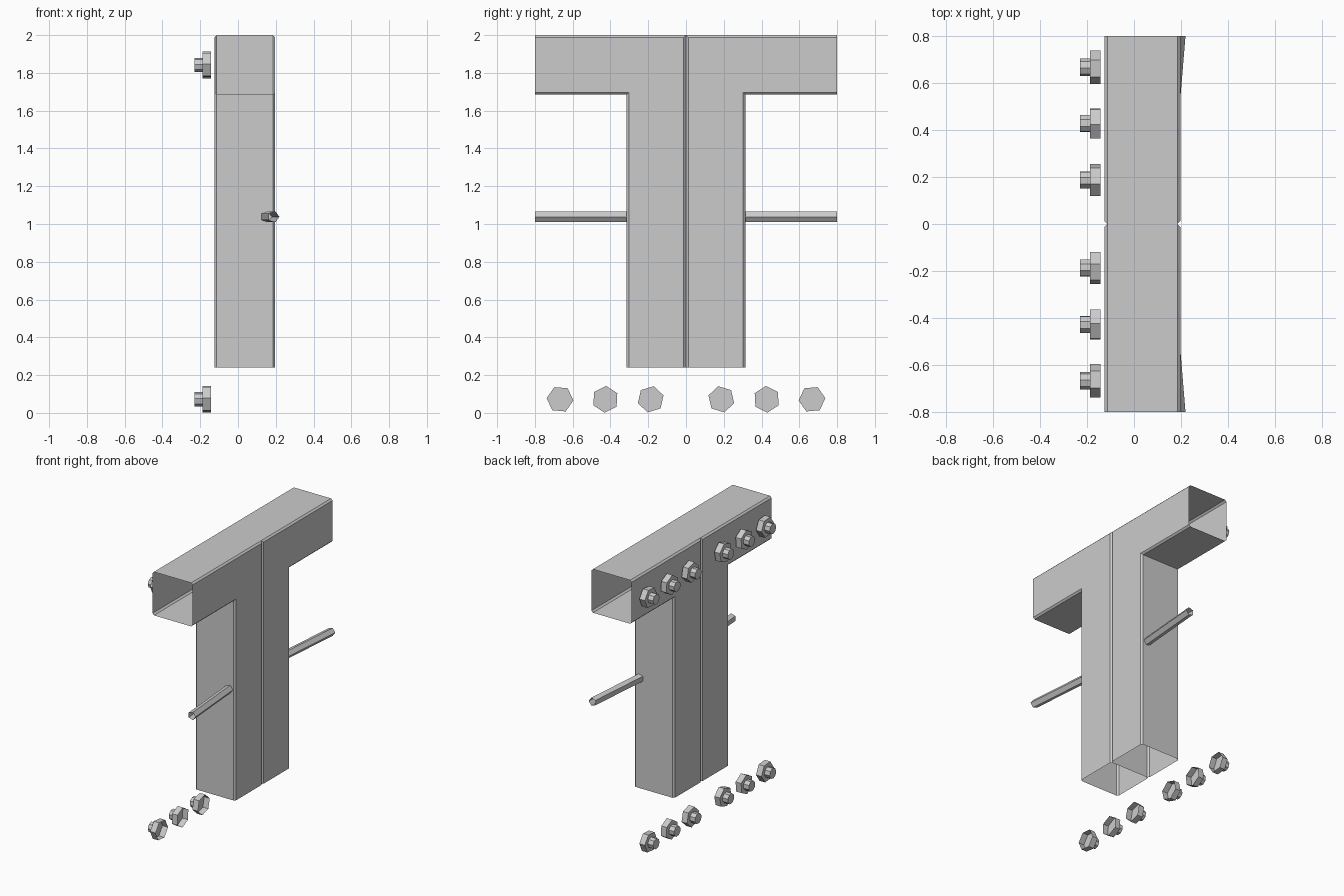
import bpy
from math import radians, cos, sin, tau
from mathutils import Vector

if "Cube" in bpy.data.objects:
    bpy.data.objects.remove(bpy.data.objects["Cube"])


def make(name, verts, faces):
    """Flat-shaded mesh, mirrored across y = 0."""
    mesh = bpy.data.meshes.new(name)
    mesh.from_pydata(verts, [], faces)
    obj = bpy.data.objects.new(name, mesh)
    bpy.context.collection.objects.link(obj)
    mod = obj.modifiers.new("Mirror", 'MIRROR')
    mod.use_axis = (False, True, False)
    mod.use_mirror_merge = False
    return obj


def skin(rings, flip=False):
    """Quads between successive closed rings; returns verts and faces."""
    n = len(rings[0])
    verts = [v for r in rings for v in r]
    faces = []
    for k in range(len(rings) - 1):
        for i in range(n):
            j = (i + 1) % n
            f = (k * n + i, k * n + j, (k + 1) * n + j, (k + 1) * n + i)
            faces.append(f[::-1] if flip else f)
    return verts, faces


# Frame half: chamfered square tube swept round a mitred corner, open at both ends
X0, X1, C = -0.125, 0.197, 0.012
Z0, Z1, W = 1.685, 2.0, 0.315
T = C / W
section = [(X0 + C, 0), (X1 - C, 0), (X1, T), (X1, 1 - T),
           (X1 - C, 1), (X0 + C, 1), (X0, 1 - T), (X0, T)]
beam_end = [(x, 0.8, Z0 + W * t) for x, t in section]
corner = [(x, W * (1 - t), Z0 + W * t) for x, t in section]
column_foot = [(x, W * (1 - t), 0.24) for x, t in section]
make("frame_half", *skin([beam_end, corner, column_foot], flip=True))


# Side rods: five-sided open tubes, splayed slightly outward
def rod_ring(x, y):
    return [(x + 0.03 * cos(i * tau / 5), y, 1.038 + 0.03 * sin(i * tau / 5))
            for i in range(5)]


make("side_rod", *skin([rod_ring(0.149, 0.312), rod_ring(0.189, 0.8)], flip=True))


# Bolts: hexagonal nut and round stub, open on the hidden side
def bolt_ring(x, y, z, r, n, turn):
    return [(x, y + r * cos(turn + i * tau / n), z + r * sin(turn + i * tau / n))
            for i in range(n)]


def capped(name, xa, xb, y, z, r, n, turn):
    verts, faces = skin([bolt_ring(xa, y, z, r, n, turn),
                         bolt_ring(xb, y, z, r, n, turn)], flip=True)
    faces.append(tuple(range(2 * n - 1, n - 1, -1)))
    make(name, verts, faces)


for row, z in (("lower", 0.072), ("upper", 1.842)):
    for y, angle in ((0.667, 5), (0.427, -27), (0.187, -17)):
        turn = radians(angle)
        capped(row + "_bolt_nut", -0.143, -0.187, y, z, 0.071, 6, turn)
        capped(row + "_bolt_stub", -0.187, -0.229, y, z, 0.038, 8, turn)
